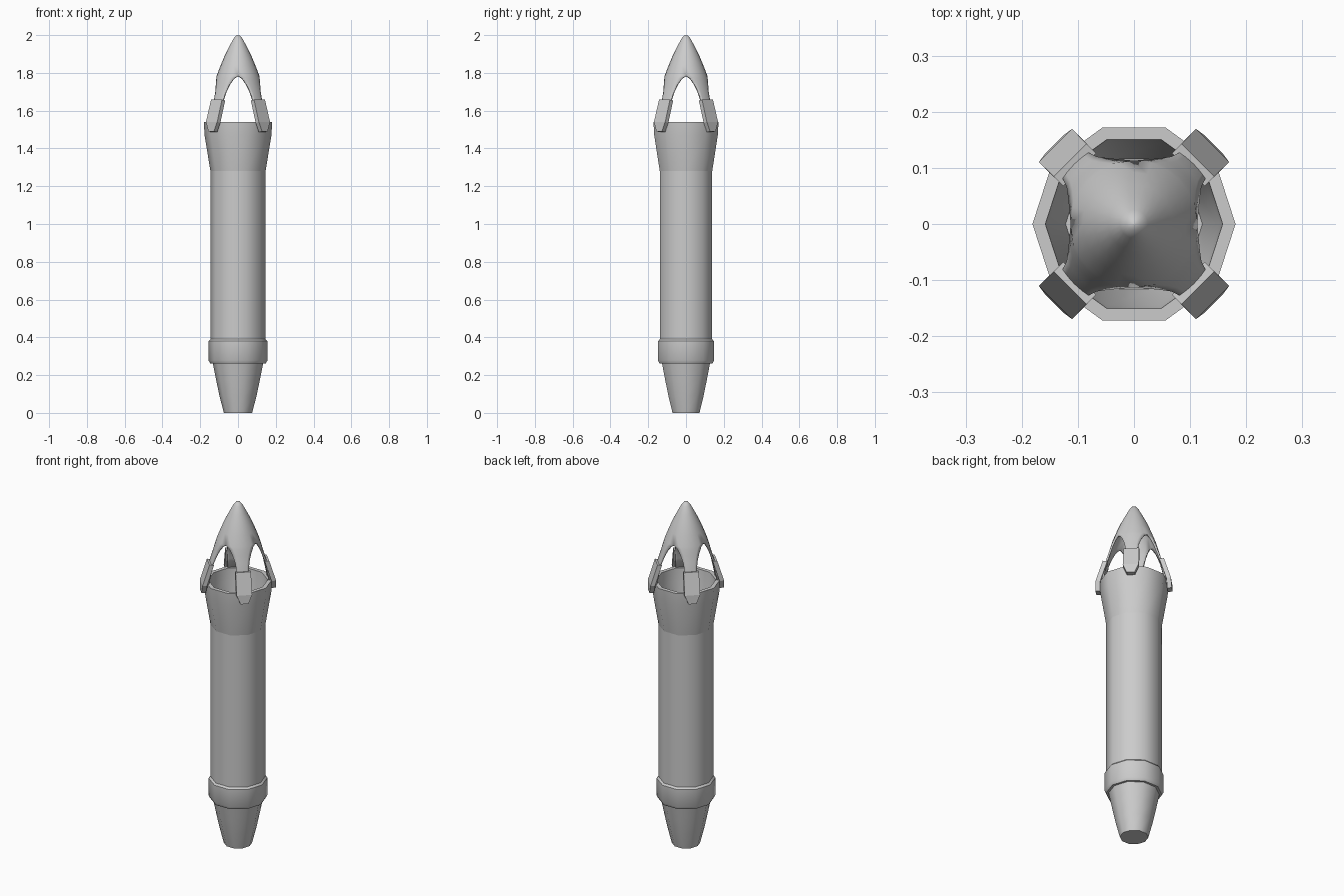
import bpy, bmesh
from math import sin, cos, asin, radians, pi

if "Cube" in bpy.data.objects:
    bpy.data.objects.remove(bpy.data.objects["Cube"])

SIDES = 10


def finish(name, bm, angle):
    bmesh.ops.remove_doubles(bm, verts=bm.verts, dist=0.0005)
    bmesh.ops.recalc_face_normals(bm, faces=bm.faces)
    me = bpy.data.meshes.new(name)
    bm.to_mesh(me)
    bm.free()
    ob = bpy.data.objects.new(name, me)
    bpy.context.collection.objects.link(ob)
    bpy.ops.object.select_all(action='DESELECT')
    ob.select_set(True)
    bpy.context.view_layer.objects.active = ob
    bpy.ops.object.shade_smooth_by_angle(angle=radians(angle))
    return ob


def lathe(name, profile, cap_start=False, cap_end=False):
    """Ten-sided turned part from (radius, height) points."""
    bm = bmesh.new()
    rings = [[bm.verts.new((r * cos(2 * pi * i / SIDES), r * sin(2 * pi * i / SIDES), z))
              for i in range(SIDES)] for r, z in profile]
    for a, b in zip(rings, rings[1:]):
        for i in range(SIDES):
            j = (i + 1) % SIDES
            bm.faces.new((a[i], a[j], b[j], b[i]))
    if cap_start:
        bm.faces.new(rings[0][::-1])
    if cap_end:
        bm.faces.new(rings[-1])
    return finish(name, bm, 37)


# Tapered foot, collar, barrel and hollow flared mouth
lathe("tapered_base", [(.075, 0), (.098, .09), (.116, .175), (.127, .23), (.134, .265)], True)
lathe("collar", [(.134, .262), (.147, .262), (.156, .278), (.156, .38), (.146, .39)])
lathe("barrel", [(.146, .385), (.146, 1.28)])
lathe("flared_mouth", [(.146, 1.28), (.177, 1.47), (.181, 1.54), (.158, 1.54),
                       (.152, 1.46), (.122, 1.28)], cap_end=True)

# Nose: (height, radius, half width of the arched opening)
nose = [(2.0, .001, 0), (1.996, .012, 0), (1.98, .025, 0), (1.94, .046, 0),
        (1.89, .071, 0), (1.84, .092, 0), (1.785, .113, 0), (1.772, .117, .022),
        (1.74, .126, .046), (1.70, .137, .066), (1.66, .150, .080),
        (1.60, .162, .091), (1.52, .177, .103)]
COLS = 6
bm = bmesh.new()
for q in range(4):
    rows = []
    for z, r, w in nose:
        half = pi / 4 - asin(w / r)
        row = []
        for c in range(COLS + 1):
            t = pi / 4 + q * pi / 2 + half * (2 * c / COLS - 1)
            row.append(bm.verts.new((r * cos(t), r * sin(t), z)))
        rows.append(row)
    for a, b in zip(rows, rows[1:]):
        for c in range(COLS):
            bm.faces.new((a[c], b[c], b[c + 1], a[c + 1]))
    if q == 3:
        bmesh.ops.remove_doubles(bm, verts=bm.verts, dist=0.0003)
        tip = [e for e in bm.edges if e.is_boundary
               and all(v.co.z > 1.999 for v in e.verts)]
        if tip:
            bmesh.ops.holes_fill(bm, edges=tip)
shell = finish("nose_with_legs", bm, 40)
mod = shell.modifiers.new("thickness", 'SOLIDIFY')
mod.thickness = .01
mod.offset = -1

# Clamp pads on the four legs: (height, outward distance, half width)
outline = [(1.658, .161, .041), (1.54, .198, .042), (1.49, .201, .021)]
for q in range(4):
    bm = bmesh.new()
    t = pi / 4 + q * pi / 2
    rows = []
    for z, d, w in outline:
        row = []
        for depth, s in ((0, -1), (0, 1), (.024, 1), (.024, -1)):
            x, y = d - depth, s * w
            row.append(bm.verts.new((x * cos(t) - y * sin(t), x * sin(t) + y * cos(t),
                                     z - depth * .15)))
        rows.append(row)
    for a, b in zip(rows, rows[1:]):
        for i in range(4):
            j = (i + 1) % 4
            bm.faces.new((a[i], a[j], b[j], b[i]))
    bm.faces.new(rows[0])
    bm.faces.new(rows[-1][::-1])
    finish(f"leg_pad_{q + 1}", bm, 10)
